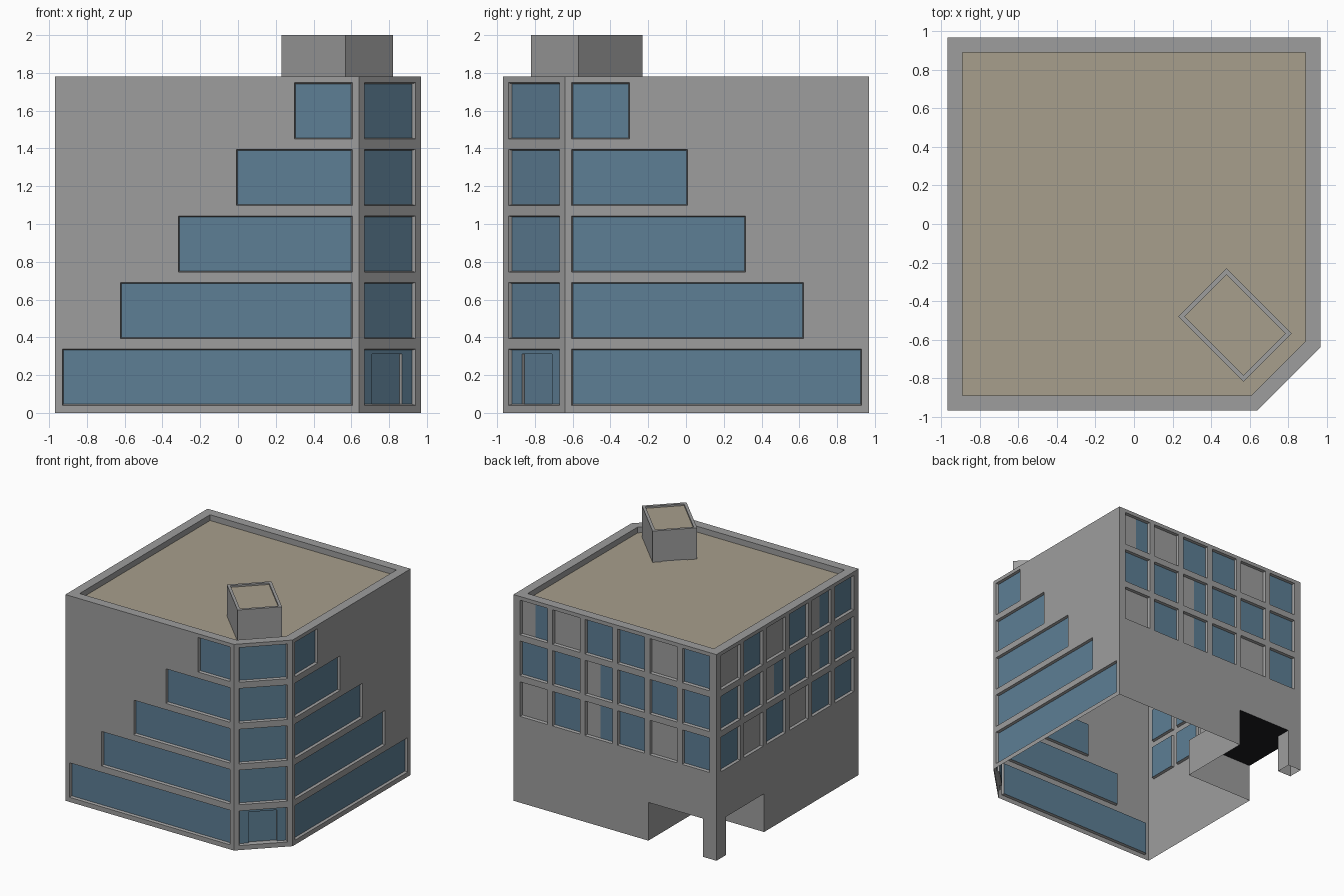
import bpy, bmesh, math
from mathutils import Vector

if "Cube" in bpy.data.objects:
    bpy.data.objects.remove(bpy.data.objects["Cube"])


def material(name, rgb):
    m = bpy.data.materials.new(name)
    m.diffuse_color = (*rgb, 1)
    m.use_nodes = True
    m.node_tree.nodes["Principled BSDF"].inputs["Base Color"].default_value = m.diffuse_color
    return m


MATS = [material("concrete grey", (0.34, 0.34, 0.34)),
        material("glass blue", (0.11, 0.21, 0.30)),
        material("roof tan", (0.39, 0.345, 0.265)),
        material("garage black", (0.012, 0.012, 0.014))]
WALL, GLASS, ROOF, DARK = range(4)
OPEN = None
HALF = "half"


def face(bm, pts, mat):
    bm.faces.new([bm.verts.new(p) for p in pts]).material_index = mat


def finish(bm, name):
    bmesh.ops.remove_doubles(bm, verts=bm.verts, dist=1e-5)
    me = bpy.data.meshes.new(name)
    bm.to_mesh(me)
    bm.free()
    for m in MATS:
        me.materials.append(m)
    ob = bpy.data.objects.new(name, me)
    bpy.context.collection.objects.link(ob)
    return ob


def wall(bm, start, end, z0, z1, holes=(), mat=WALL, back=0.0, urange=None):
    """Flat wall, start to end as seen from outside left to right.
    holes: (u0, u1, z0, z1, depth, taper, fill)"""
    a, b = Vector((*start, 0)), Vector((*end, 0))
    d = (b - a).normalized()
    n = Vector((d.y, -d.x, 0))
    ua, ub = urange or (0, (b - a).length)

    def P(u, z, dep=0.0):
        return a + d * u - n * (back + dep) + Vector((0, 0, z))

    def rect(u0, u1, w0, w1, dep, m):
        face(bm, [P(u0, w0, dep), P(u1, w0, dep), P(u1, w1, dep), P(u0, w1, dep)], m)

    def cuts(lo, hi, vals):
        return sorted({round(v, 5) for v in [lo, hi, *vals]})

    us = cuts(ua, ub, [v for h in holes for v in h[:2]])
    zs = cuts(z0, z1, [v for h in holes for v in h[2:4]])
    for u0, u1 in zip(us, us[1:]):
        for w0, w1 in zip(zs, zs[1:]):
            cu, cz = (u0 + u1) / 2, (w0 + w1) / 2
            if not any(h[0] < cu < h[1] and h[2] < cz < h[3] for h in holes):
                rect(u0, u1, w0, w1, 0, mat)
    for u0, u1, w0, w1, dep, t, fill in holes:
        if dep == 0:
            continue
        o = [(u0, w0), (u1, w0), (u1, w1), (u0, w1)]
        i = [(u0 + t, w0 + t), (u1 - t, w0 + t), (u1 - t, w1 - t), (u0 + t, w1 - t)]
        for k in range(4):
            j = (k + 1) % 4
            face(bm, [P(*o[k]), P(*o[j]), P(*i[j], dep), P(*i[k], dep)], WALL)
        if fill == HALF:          # half drawn blind
            um = (u0 + u1) / 2
            rect(u0 + t, um, w0 + t, w1 - t, dep, WALL)
            rect(um, u1 - t, w0 + t, w1 - t, dep, GLASS)
        elif fill is not OPEN:
            rect(u0 + t, u1 - t, w0 + t, w1 - t, dep, fill)


def rim_roof(bm, outer, inner, z, drop):
    """Flat rim, inner upstand and sunken roof surface"""
    n = len(outer)
    for k in range(n):
        j = (k + 1) % n
        face(bm, [(*outer[k], z), (*outer[j], z), (*inner[j], z), (*inner[k], z)], WALL)
        face(bm, [(*inner[k], z), (*inner[j], z), (*inner[j], z - drop), (*inner[k], z - drop)], WALL)
    face(bm, [(*p, z - drop) for p in inner], ROOF)


S, C, H = 0.97, 0.64, 1.78          # half size, chamfer start, height
G, CH, PW = 0.65, 0.33, 0.13        # corner cutout size, its height, pillar width
DEP, T = 0.022, 0.006
rows = [(0.04 + 0.3525 * k, 0.338 + 0.3525 * k) for k in range(5)]
plan = [(-S, -S), (C, -S), (S, -C), (S, S), (-S, S)]

bm = bmesh.new()
# front and right walls with stepped window bands
step = 0.307
front = [(S - 0.93 + step * k, S + 0.605, *rows[k], DEP, T, GLASS) for k in range(5)]
L = S + C
right = [(L - h[1], L - h[0], *h[2:]) for h in front]
wall(bm, plan[0], plan[1], 0, H, front)
wall(bm, plan[2], plan[3], 0, H, right)

# chamfered corner with entrance
cl = (S - C) * math.sqrt(2)
m = 0.042
cham = [(m, cl - m, *r, DEP, T, GLASS if k else OPEN) for k, r in enumerate(rows)]
wall(bm, plan[1], plan[2], 0, H, cham)
wall(bm, plan[1], plan[2], rows[0][0] + T, rows[0][1] - T,
     [(cl / 2 - 0.112, cl / 2 + 0.112, rows[0][0] + T, 0.312, 0.02, 0, GLASS)],
     GLASS, DEP, (m + T, cl - m - T))

# back and left walls: three rows of six windows, some with blinds
patterns = {"back": ["hwggwg", "gghggg", "wghgwg"],
            "left": ["wgwghg", "gghghg", "gwgwgg"]}
fills = {"w": WALL, "g": GLASS, "h": HALF}


def grid(key):
    return [(0.065 + 0.31 * c, 0.325 + 0.31 * c, *rows[4 - r], DEP, T, fills[ch])
            for r, line in enumerate(patterns[key]) for c, ch in enumerate(line)]


W = 2 * S
wall(bm, plan[3], plan[4], 0, H, grid("back") + [(W - G, W - PW, 0, CH, 0, 0, OPEN)])
wall(bm, plan[4], plan[0], 0, H, grid("left") + [(PW, G, 0, CH, 0, 0, OPEN)])

# corner cutout walls, hollow pillar and dark ceiling
q, p = S - G, S - PW
wall(bm, (-q, S), (-q, q), 0, CH)
wall(bm, (-q, q), (-S, q), 0, CH)
wall(bm, (-p, p), (-p, S), 0, CH)
wall(bm, (-S, p), (-p, p), 0, CH)
for x0, x1, y0, y1 in [(-S, -q, q, p), (-p, -q, p, S)]:
    face(bm, [(x0, y0, CH), (x0, y1, CH), (x1, y1, CH), (x1, y0, CH)], DARK)

# parapet and roof
I, J = 0.89, 0.61
rim_roof(bm, plan, [(-I, -I), (J, -I), (I, -J), (I, I), (-I, I)], H, 0.05)
finish(bm, "building")

# rooftop stair house, turned 45 degrees, door on the inner side
bm = bmesh.new()
c = Vector((0.525, -0.525))
e, f = Vector((1, -1)).normalized(), Vector((1, 1)).normalized()


def ring(a, b):
    return [tuple(c + e * s * a + f * t * b) for s, t in [(1, -1), (1, 1), (-1, 1), (-1, -1)]]


outer = ring(0.24, 0.177)
for k in range(4):
    holes = [(0.08, 0.274, 1.73, 1.94, 0.01, 0, WALL)] if k == 2 else []
    wall(bm, outer[k], outer[(k + 1) % 4], 1.73, 2.0, holes)
rim_roof(bm, outer, ring(0.216, 0.153), 2.0, 0.015)
finish(bm, "stair_house")
